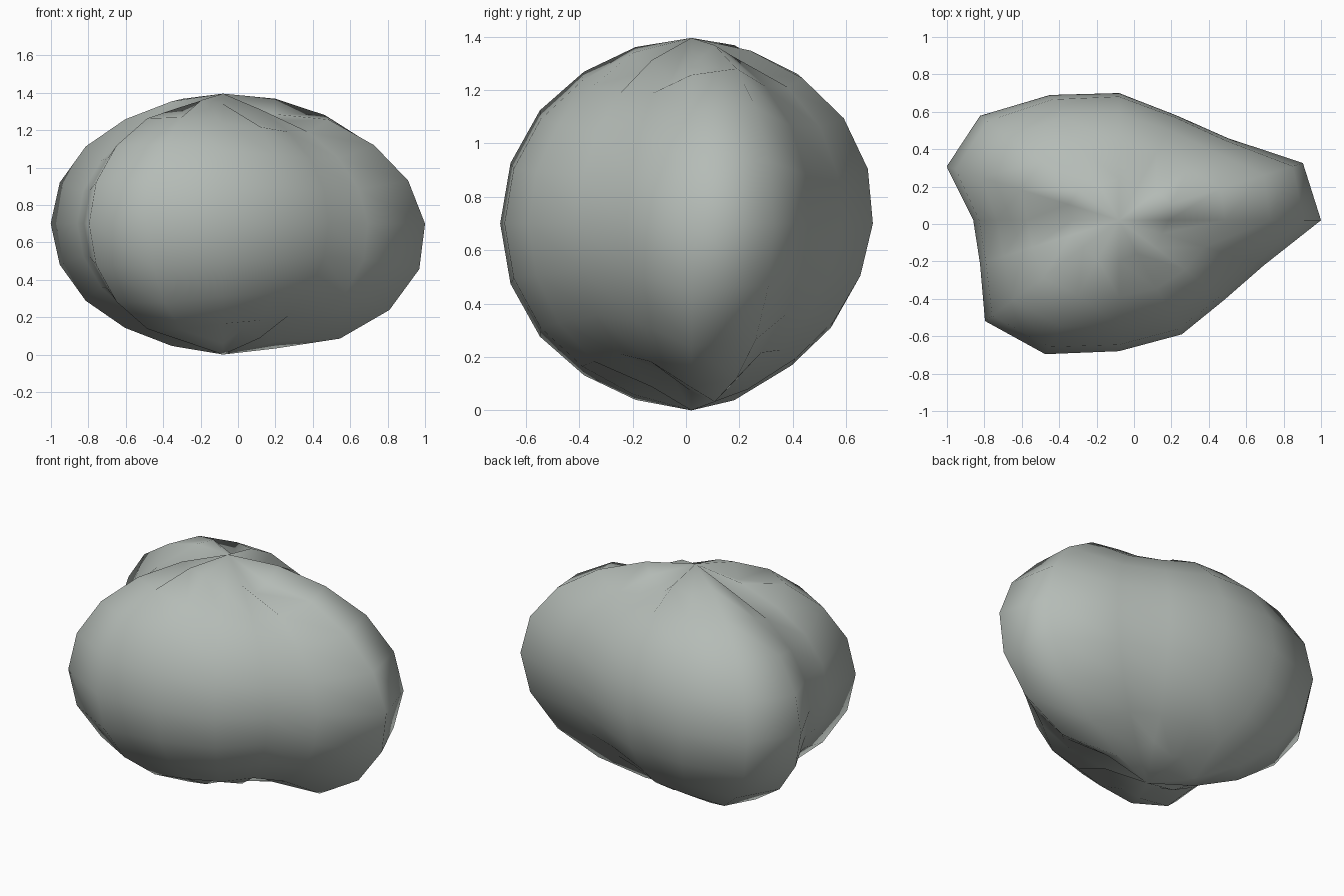
import bpy, bmesh
from math import sin, cos, pi

if "Cube" in bpy.data.objects:
    bpy.data.objects.remove(bpy.data.objects["Cube"])

# Lobed plan profile: radius for each of the 16 meridians, counter-clockwise from +x
LOBES = [.812, .80, .62, .606, .68, .725, .79, .75,
         .586, .605, .762, .775, .70, .66, .60, .63]
# How much each meridian leans outward above the middle and inward below it
LEAN = [-.08, 0, .04, .05, .05, .04, .01, 0, 0, 0, 0, 0, 0, 0, 0, -.04]
CREASED = {0, 3, 5, 8, 10, 13, 15}     # meridians pinched in next to the poles
RINGS = 10
CX, CY, CZ = -0.08, 0.02, 0.70         # centre of the boulder
SX, SZ = 1.33, 0.95                    # stretch in x and z


def radius(seg, ring, lat):
    # lobes fade towards the poles
    r = 0.69 + (LOBES[seg] - 0.69) * cos(lat) + LEAN[seg] * sin(2 * lat) / 2
    if ring in (1, RINGS - 1):
        r += -0.055 if seg in CREASED else 0.015
    return r


bm = bmesh.new()

# Rings of the boulder
rows = []
for ring in range(1, RINGS):
    lat = pi / 2 - pi * ring / RINGS
    row = []
    for seg in range(len(LOBES)):
        az = 2 * pi * seg / len(LOBES)
        r = radius(seg, ring, lat)
        row.append(bm.verts.new((CX + SX * r * cos(lat) * cos(az),
                                 CY + r * cos(lat) * sin(az),
                                 CZ + SZ * r * sin(lat))))
    rows.append(row)

# Poles and skin
top = bm.verts.new((CX, CY, 1.395))
bottom = bm.verts.new((CX, CY, 0.0))
n = len(LOBES)
for i in range(n):
    j = (i + 1) % n
    bm.faces.new((top, rows[0][i], rows[0][j]))
    bm.faces.new((bottom, rows[-1][j], rows[-1][i]))
    for a, b in zip(rows, rows[1:]):
        bm.faces.new((a[i], b[i], b[j], a[j]))
bmesh.ops.recalc_face_normals(bm, faces=bm.faces)
for f in bm.faces:
    f.smooth = True

mesh = bpy.data.meshes.new("boulder")
bm.to_mesh(mesh)
bm.free()
boulder = bpy.data.objects.new("boulder", mesh)
bpy.context.collection.objects.link(boulder)

# Grey-green stone
stone = bpy.data.materials.new("stone")
stone.diffuse_color = (0.46, 0.50, 0.47, 1)
stone.use_nodes = True
stone.node_tree.nodes["Principled BSDF"].inputs["Base Color"].default_value = stone.diffuse_color
mesh.materials.append(stone)
